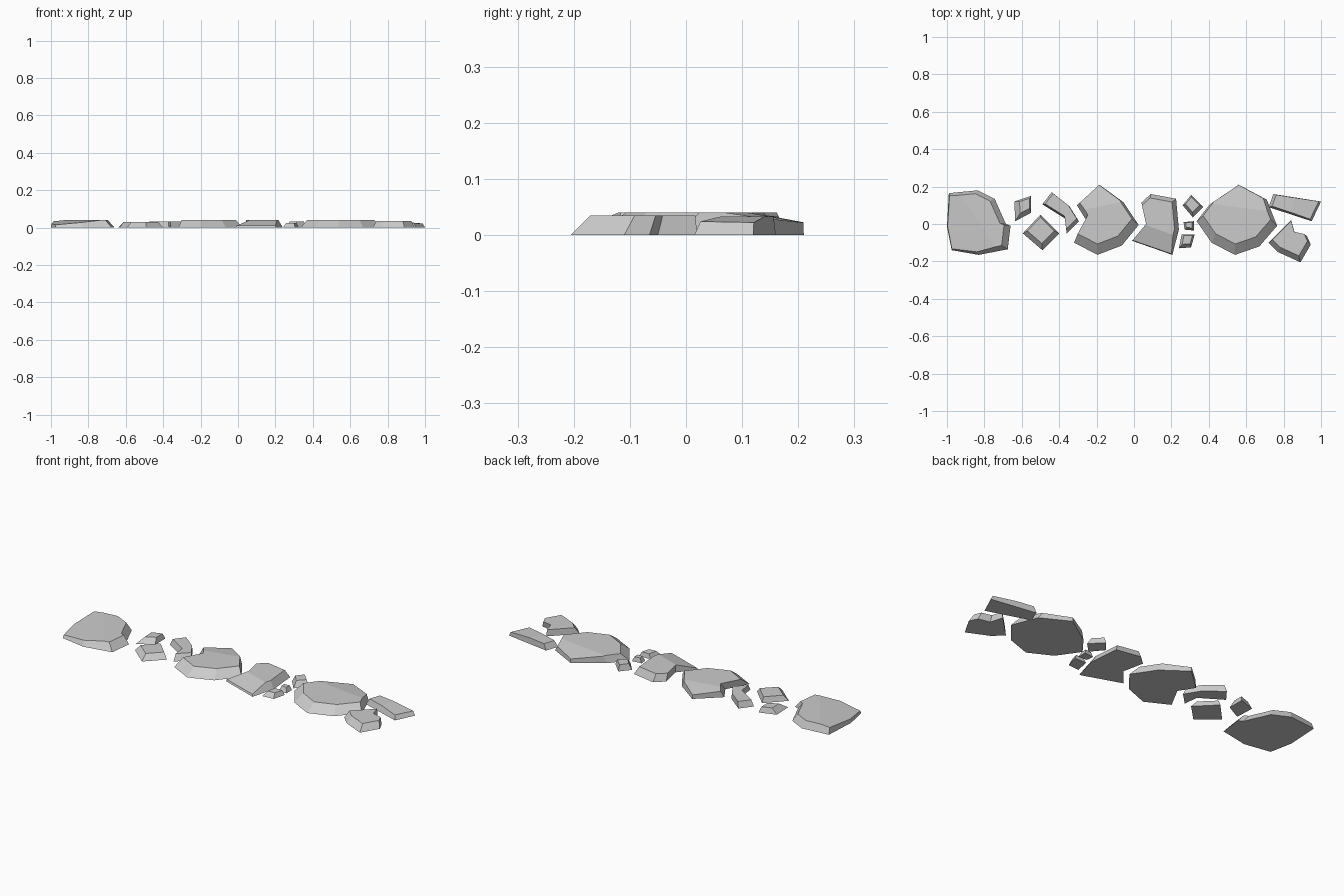
import bpy, bmesh
from mathutils import Vector

if "Cube" in bpy.data.objects:
    bpy.data.objects.remove(bpy.data.objects["Cube"])


def stone(name, outline, height, pivot, scale, chips=()):
    """Flat stone: base outline drawn up to a shrunken top, then chipped by planes."""
    bm = bmesh.new()
    base = [bm.verts.new((x, y, 0)) for x, y in outline]
    px, py = pivot
    top = [bm.verts.new((px + (x - px) * scale, py + (y - py) * scale, height))
           for x, y in outline]
    n = len(outline)
    bm.faces.new(base)
    bm.faces.new(top)
    for i in range(n):
        j = (i + 1) % n
        bm.faces.new((base[i], base[j], top[j], top[i]))
    bmesh.ops.recalc_face_normals(bm, faces=bm.faces)
    # Slice sloping facets off the top and close the cuts
    for point, normal in chips:
        bmesh.ops.bisect_plane(bm, geom=bm.verts[:] + bm.edges[:] + bm.faces[:],
                               plane_co=point, plane_no=Vector(normal).normalized(),
                               clear_outer=True)
        bmesh.ops.holes_fill(bm, edges=[e for e in bm.edges if e.is_boundary])
    bmesh.ops.recalc_face_normals(bm, faces=bm.faces)
    mesh = bpy.data.meshes.new(name)
    bm.to_mesh(mesh)
    bm.free()
    bpy.context.collection.objects.link(bpy.data.objects.new(name, mesh))


# Four large stepping stones
stone("large_stone_left",
      [(-.99, .165), (-.835, .18), (-.745, .135), (-.685, 0), (-.66, -.01),
       (-.675, -.135), (-.83, -.165), (-.975, -.14), (-1, -.015)],
      .04, (-.95, .03), .88,
      [((-.82, 0, .04), (-.1, -.07, 1))])

stone("large_stone_middle",
      [(-.185, .21), (-.055, .115), (.025, -.005), (-.065, -.115), (-.195, -.165),
       (-.32, -.1), (-.255, .02), (-.305, .1)],
      .04, (-.2, .2), .84,
      [((-.2, .09, .04), (-.03, .15, 1))])

stone("cracked_stone",
      [(.04, .115), (.09, .16), (.225, .135), (.24, -.03), (.205, -.165),
       (-.01, -.09), (.065, 0)],
      .04, (.06, 0), .87,
      [((.13, -.03, .04), (-.1, -.28, 1))])

stone("large_stone_right",
      [(.56, .21), (.71, .13), (.765, -.01), (.67, -.12), (.54, -.165),
       (.415, -.1), (.335, .015), (.405, .105)],
      .04, (.55, .2), .84,
      [((.55, .09, .04), (.02, .15, 1))])

# Small fragments in the left gap
stone("left_chip_back", [(-.64, .12), (-.55, .15), (-.55, .06), (-.635, .015)],
      .03, (-.57, .12), .6)
stone("left_chip_front", [(-.5, .05), (-.4, -.05), (-.49, -.14), (-.595, -.05)],
      .03, (-.5, .0), .74)
stone("bent_fragment",
      [(-.49, .105), (-.44, .17), (-.345, .095), (-.295, .015), (-.36, -.05),
       (-.37, .03)],
      .034, (-.38, .12), .86)

# Tiny fragments in the middle gap
stone("tiny_chip_back", [(.26, .1), (.305, .155), (.37, .09), (.315, .035)],
      .033, (.31, .12), .68)
stone("tiny_chip_middle", [(.265, .01), (.32, .015), (.32, -.035), (.27, -.03)],
      .025, (.295, 0), .6)
stone("tiny_chip_front", [(.255, -.055), (.325, -.055), (.305, -.125), (.24, -.13)],
      .025, (.29, -.07), .65)

# Two fragments at the right end
stone("right_slab", [(.745, .16), (1, .12), (.95, .015), (.72, .09)],
      .033, (.86, .13), .87,
      [((.86, .1, .032), (.08, -.02, 1))])
stone("right_fragment",
      [(.72, -.1), (.84, .02), (.86, -.05), (.925, -.065), (.945, -.11),
       (.89, -.205), (.77, -.15)],
      .035, (.84, 0), .83)
